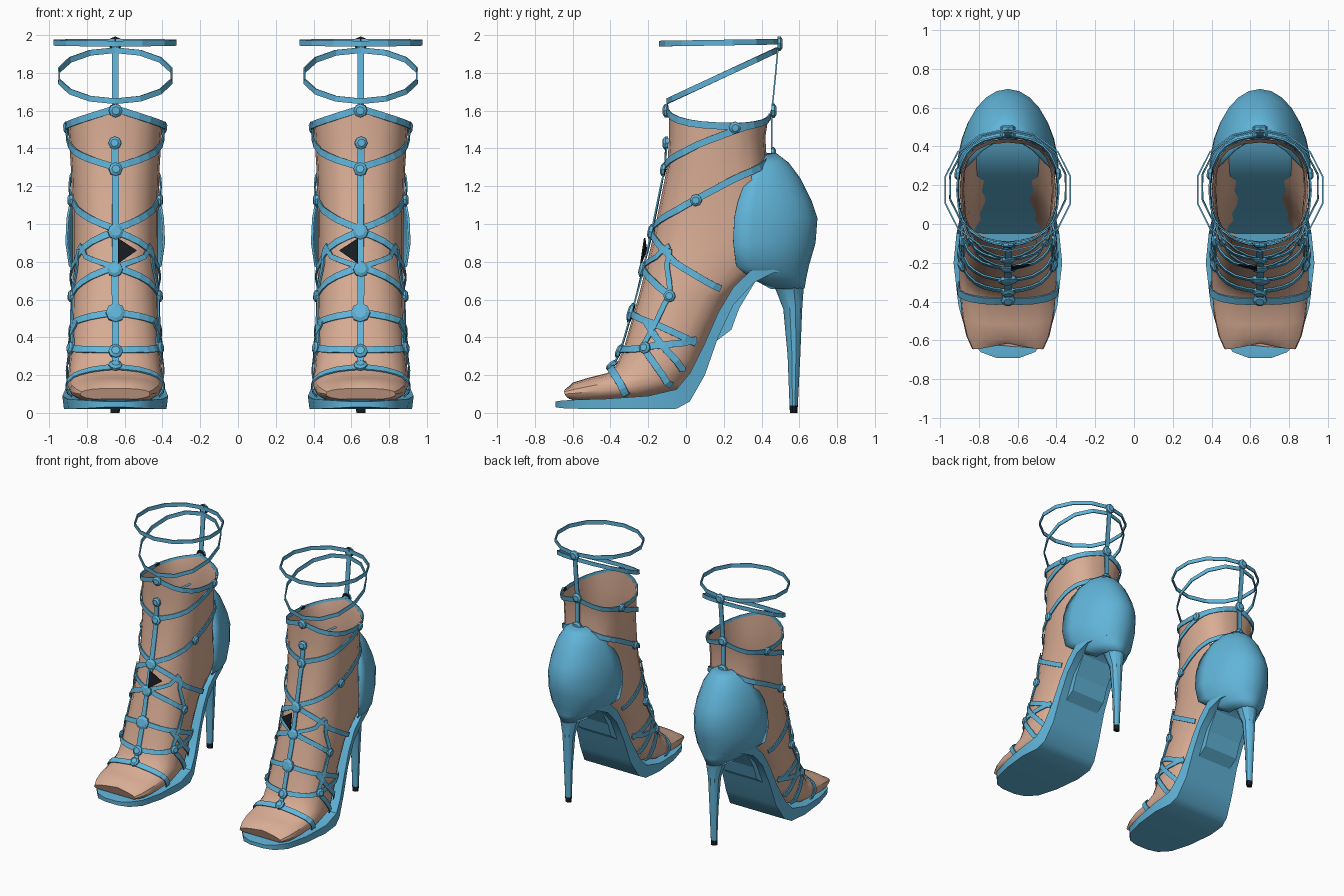
import bpy, bmesh, math
from mathutils import Vector
from mathutils.bvhtree import BVHTree

old = bpy.data.objects.get("Cube")
if old:
    bpy.data.objects.remove(old)

CENTRE = -0.65  # x of one shoe; the other is mirrored


def material(name, rgb):
    m = bpy.data.materials.new(name)
    m.use_nodes = True
    m.diffuse_color = (*rgb, 1)
    m.node_tree.nodes["Principled BSDF"].inputs["Base Color"].default_value = (*rgb, 1)
    return m


BLUE = material("sky blue leather", (0.12, 0.46, 0.70))
SKIN = material("skin", (0.70, 0.42, 0.30))
BLACK = material("black", (0.008, 0.012, 0.016))


def build(name, verts, faces, mats, thick=0, smooth=True, dark=(), drop=None):
    """Make one part for the right shoe and mirror it to the left."""
    bm = bmesh.new()
    vs = [bm.verts.new(v) for v in verts]
    for i, f in enumerate(faces):
        bm.faces.new([vs[k] for k in f]).material_index = 1 if i in dark else 0
    bmesh.ops.recalc_face_normals(bm, faces=bm.faces)
    tree = BVHTree.FromBMesh(bm)
    if drop:
        gone = [f for f in bm.faces if drop(f.calc_center_median())]
        bmesh.ops.delete(bm, geom=gone, context='FACES')
    bmesh.ops.translate(bm, verts=bm.verts, vec=(CENTRE, 0, 0))
    me = bpy.data.meshes.new(name)
    bm.to_mesh(me)
    bm.free()
    ob = bpy.data.objects.new(name, me)
    bpy.context.collection.objects.link(ob)
    for m in mats:
        me.materials.append(m)
    if smooth:
        bpy.ops.object.select_all(action='DESELECT')
        ob.select_set(True)
        bpy.context.view_layer.objects.active = ob
        bpy.ops.object.shade_smooth_by_angle(angle=math.radians(35))
    if thick:
        sol = ob.modifiers.new("thickness", 'SOLIDIFY')
        sol.thickness, sol.offset = thick, 0
    mir = ob.modifiers.new("pair", 'MIRROR')
    mir.use_clip = False
    mir.use_mirror_merge = False
    pivot = ob
    return tree


def loft(rings, closed=True, caps=False):
    n = len(rings[0])
    verts = [p for r in rings for p in r]
    faces = []
    for i in range(len(rings) - 1):
        for j in range(n if closed else n - 1):
            k = (j + 1) % n
            faces.append((i * n + j, i * n + k, (i + 1) * n + k, (i + 1) * n + j))
    if caps:
        faces += [tuple(range(n)), tuple(range(len(verts) - n, len(verts)))]
    return verts, faces


def power(v, e):
    return math.copysign(abs(v) ** e, v)


# Foot and ankle: front y, z, back y, z, half width
sections = [
    (-.09, 1.61, .44, 1.59, .25), (-.09, 1.45, .42, 1.46, .245), (-.10, 1.3, .43, 1.3, .235),
    (-.14, 1.1, .48, 1.08, .228), (-.17, .95, .52, .85, .226), (-.21, .78, .42, .76, .226),
    (-.25, .62, .25, .62, .226), (-.29, .48, .15, .44, .23), (-.33, .34, .08, .27, .24),
    (-.37, .25, 0, .13, .25), (-.42, .21, -.2, .07, .25), (-.52, .185, -.42, .055, .238),
    (-.6, .16, -.55, .05, .215), (-.655, .13, -.63, .07, .185)]
rings = []
for i, (fy, fz, by, bz, w) in enumerate(sections):
    ring = []
    for j in range(20):
        a = math.tau * j / 20
        s, t = power(math.sin(a), .8), (1 - power(math.cos(a), .8)) / 2
        dip = -.08 * abs(s) if i == 0 else 0
        notch = .04 * (1 - abs(s)) if i == len(sections) - 1 else 0
        ring.append((w * s, fy + (by - fy) * t + notch, fz + (bz - fz) * t + dip))
    rings.append(ring)
v, f = loft(rings)
f.append(tuple(range(len(v) - 20, len(v))))
foot = build("foot", v, f, [SKIN],
             drop=lambda c: c.y > .33 and .6 < c.z < 1.3)

# Sole with raised arch: y, top z, bottom z, half width
sole = [(-.69, .06, .03, .06), (-.66, .065, .025, .14), (-.58, .07, .022, .21), (-.42, .075, .02, .255),
        (-.2, .09, .02, .28), (-.05, .125, .022, .265), (.02, .21, .06, .25), (.1, .37, .2, .23),
        (.17, .53, .4, .22), (.25, .665, .57, .215), (.36, .77, .69, .215), (.46, .8, .74, .2), (.6, .82, .77, .12)]
v, f = loft([[(-w, y, t), (w, y, t), (w * .97, y, b), (-w * .97, y, b)] for y, t, b, w in sole], caps=True)
build("sole", v, f, [BLUE])

# Shank block under the arch
side = [(.11, .33), (.16, .38), (.24, .44), (.28, .55), (.37, .70), (.25, .62)]
v, f = loft([[(x, y, z) for y, z in side] for x in (-.15, .15)], caps=True)
build("shank", v, f, [BLUE], smooth=False)

# Heel cup: z, front edge y, back y, half width
cup = [(1.37, .43, .475, .05), (1.32, .38, .54, .13), (1.24, .32, .60, .19), (1.12, .275, .66, .235),
       (1.03, .255, .69, .252), (.9, .25, .68, .258), (.78, .265, .645, .24), (.72, .34, .632, .17), (.66, .45, .622, .09)]
arc = [math.pi * (j / 14 - .5) for j in range(15)]
v, f = loft([[(w * math.sin(a), fy + (by - fy) * math.cos(a), z) for a in arc] for z, fy, by, w in cup], closed=False)
build("heel_cup", v, f, [BLUE], thick=.012)


# Stiletto and its tip: z, front y, back y, half width
def stem(name, rows, mat):
    r = [[(w * math.sin(math.tau * j / 10), (a + b) / 2 + (b - a) / 2 * math.cos(math.tau * j / 10), z)
          for j in range(10)] for z, a, b, w in rows]
    v, f = loft(r, caps=True)
    build(name, v, f, [mat])


stem("stiletto", [(.78, .40, .64, .14), (.69, .46, .625, .085), (.55, .515, .615, .05),
                  (.3, .538, .605, .035), (.04, .548, .592, .026)], BLUE)
stem("heel_tip", [(.04, .548, .592, .026), (0, .55, .59, .025)], BLACK)


# Ribbons: a flat band along points, lying across the given normals
def ribbon(name, pts, normals, width, closed=False):
    n, rows = len(pts), []
    for i, p in enumerate(pts):
        a, b = (pts[i - 1], pts[(i + 1) % n]) if closed else (pts[max(i - 1, 0)], pts[min(i + 1, n - 1)])
        across = normals[i].cross(b - a).normalized() * width / 2
        rows.append([p - across, p + across])
    if closed:
        rows.append(rows[0])
    v, f = loft(rows, closed=False)
    build(name, v, f, [BLUE], thick=.008, smooth=False)


def hug(name, pts, width=.036):
    """Lay a ribbon on the foot surface."""
    hits = [foot.find_nearest(p) for p in pts]
    norm = [h[1] for h in hits]
    last = len(norm) - 1
    norm = [(norm[max(i - 1, 0)] + norm[i] + norm[min(i + 1, last)]).normalized() for i in range(last + 1)]
    ribbon(name, [h[0] + m * .012 for h, m in zip(hits, norm)], norm, width)


def wrap(name, path, front=True, back=False, width=.036):
    """Strap through side points (y, z), curving to the centre line at its ends."""
    for label, s in (("right", -1), ("left", 1)):
        pts, last = [], len(path) - 2
        for i, ((y0, z0), (y1, z1)) in enumerate(zip(path, path[1:])):
            for k in range(6 + (i == last)):
                t, x = k / 6, 1
                q = t
                if front and i == 0:
                    x, q = math.sin(t * math.pi / 2), 1 - math.cos(t * math.pi / 2)
                elif back and i == last:
                    x, q = math.cos(t * math.pi / 2), math.sin(t * math.pi / 2)
                # height moves evenly while depth follows the curve
                pts.append(Vector((.25 * s * x, y0 + (y1 - y0) * q, z0 + (z1 - z0) * t)))
        hug(f"{name}_{label}", pts, width)


wrap("rim_strap", [(-.1, 1.61), (.15, 1.525), (.28, 1.54), (.45, 1.6)], back=True)
wrap("upper_ankle_strap", [(-.1, 1.30), (.06, 1.42), (.27, 1.50), (.45, 1.58)], back=True)
wrap("lower_ankle_strap", [(-.16, .97), (.05, 1.13), (.26, 1.24), (.45, 1.36)], back=True)
wrap("high_cross_strap", [(-.17, .96), (-.07, .80), (.2, .64)])
wrap("mid_cross_strap", [(-.21, .77), (-.09, .62)])
wrap("rising_strap", [(-.21, .77), (-.13, .90)], width=.028)
wrap("side_link", [(-.13, .88), (-.09, .62), (-.24, .36)], front=False, width=.028)
wrap("instep_strap", [(-.28, .53), (-.16, .47), (.08, .36)])
wrap("low_instep_strap", [(-.34, .33), (-.23, .35), (.08, .38)])
wrap("ball_link", [(-.23, .35), (-.07, .12)], front=False)
wrap("arch_link", [(-.24, .50), (-.12, .35), (.02, .20)], front=False)
wrap("toe_strap", [(-.39, .235), (-.36, .18), (-.31, .08)], width=.04)

# Centre strips, front and back
hug("front_strip", [Vector((0, -.1 - .3 * ((1.43 - z) / 1.2), z)) for z in [1.43 - i * .06 for i in range(21)]], .036)
back = [Vector((0, y, z)) for y, z in ((.455, 1.36), (.455, 1.6), (.475, 1.8), (.49, 1.97))]
ribbon("back_strip", back, [Vector((0, 1, 0))] * 4, .036)


# Loose ankle loops above the foot
def loop(name, y0, z0, y1, z1, half):
    angles = [math.tau * k / 14 for k in range(14)]
    pts = [Vector((half * math.sin(a), (y0 + y1) / 2 + (y1 - y0) / 2 * math.cos(a),
                   (z0 + z1) / 2 + (z1 - z0) / 2 * math.cos(a))) for a in angles]
    ribbon(name, pts, [Vector((math.sin(a), math.cos(a), 0)) for a in angles], .03, closed=True)


loop("tilted_loop", -.1, 1.65, .48, 1.92, .305)
loop("top_loop", -.14, 1.955, .49, 1.965, .33)


# Studs: flat octagons with dark backs
def stud(name, c, n, r):
    c, n = Vector(c), Vector(n).normalized()
    u = n.cross(Vector((0, .1, 1))).normalized()
    w = n.cross(u)
    row = [[c + (u * math.cos(a) + w * math.sin(a)) * r * k + n * h for a in [math.tau * j / 8 for j in range(8)]]
           for k, h in ((1, -.01), (1, .006), (.6, .016))]
    v, f = loft(row, caps=True)
    build(name, v, f, [BLUE, BLACK], smooth=False, dark=(len(f) - 2,))


def foot_stud(name, p, r):
    loc, n = foot.find_nearest(Vector(p))[:2]
    stud(name, loc + n * .016, n, r)


for i, (y, z, r) in enumerate([(-.12, 1.6, .036), (-.12, 1.43, .034), (-.12, 1.29, .036), (-.19, .96, .042),
                               (-.23, .76, .042), (-.29, .53, .052), (-.36, .33, .038), (-.39, .25, .036)]):
    foot_stud(f"front_stud_{i + 1}", (0, y, z), r)
for label, s in (("right", -1), ("left", 1)):
    for i, (y, z) in enumerate([(.26, 1.51), (.05, 1.125), (-.09, .62), (-.23, .35)]):
        foot_stud(f"side_stud_{label}_{i + 1}", (.26 * s, y, z), .032)
for i, (y, z) in enumerate([(.46, 1.37), (.462, 1.6), (.495, 1.955)]):
    stud(f"back_stud_{i + 1}", (0, y, z), (0, 1, 0), .038)

# Dark triangular tab beside the front strip
v, f = loft([[(.015, -.215 + d, .925), (.115, -.205 + d, .86), (.015, -.235 + d, .79)] for d in (-.008, 0)], caps=True)
build("front_tab", v, f, [BLACK], smooth=False)
